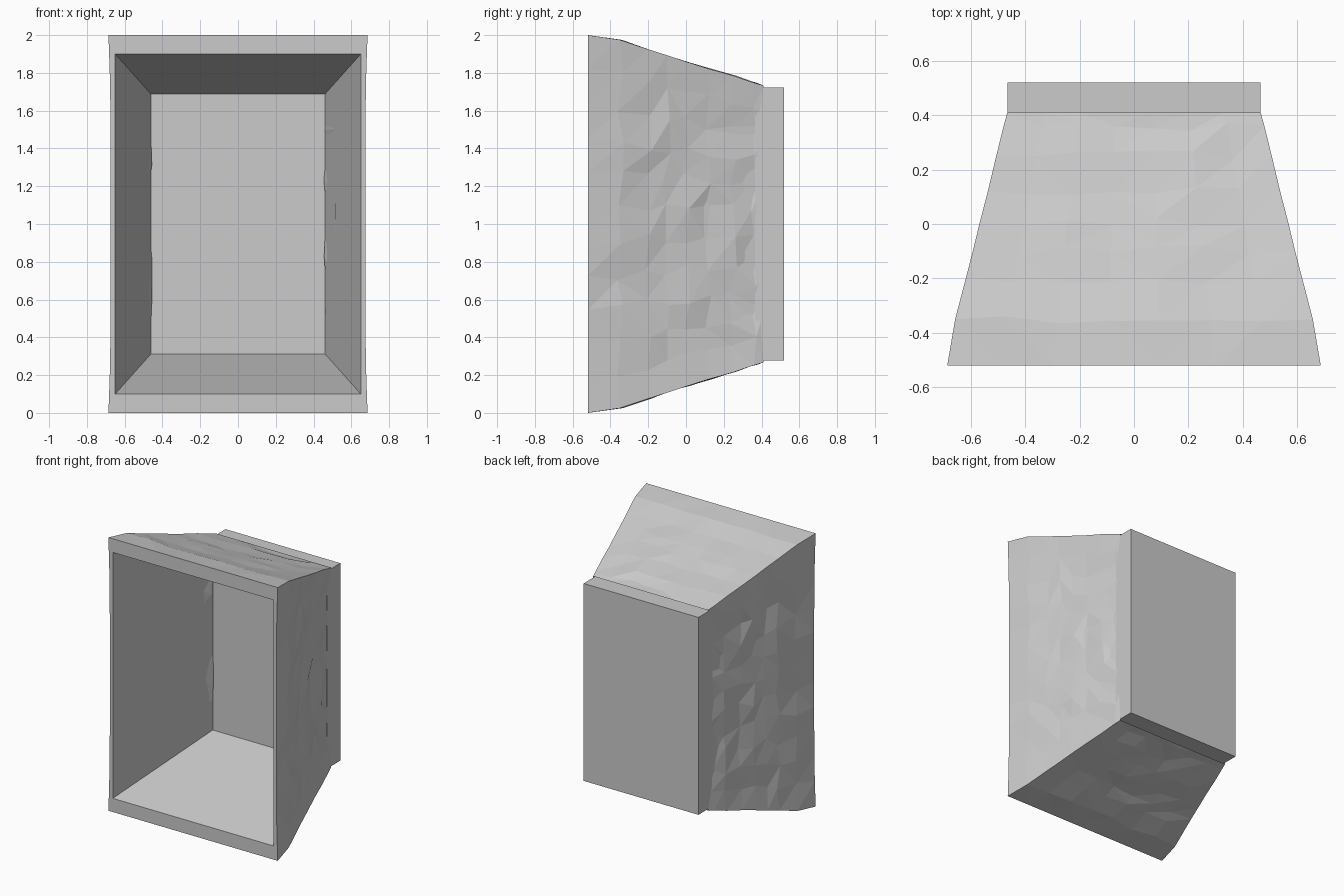
import bpy, bmesh, math, random

if "Cube" in bpy.data.objects:
    bpy.data.objects.remove(bpy.data.objects["Cube"])

random.seed(4)
NX, NZ = 7, 11          # divisions across the width and up the height
ZC = 1.0                # mid height


def ring_points(half_w, half_h, y):
    """Rectangular loop with its side (0 bottom, 1 right, 2 top, 3 left) and fraction."""
    pts = []
    for side, n in enumerate((NX, NZ, NX, NZ)):
        for i in range(n):
            t = 2 * i / n - 1
            u, v = ((t, -1), (1, t), (-t, 1), (-1, -t))[side]
            pts.append(([u * half_w, y, ZC + v * half_h], side, t))
    return pts


def loft(bm, rings):
    for a, b in zip(rings, rings[1:]):
        n = len(a)
        for i in range(n):
            j = (i + 1) % n
            bm.faces.new((a[i], a[j], b[j], b[i]))


def finish(bm, name):
    bmesh.ops.recalc_face_normals(bm, faces=bm.faces)
    me = bpy.data.meshes.new(name)
    bm.to_mesh(me)
    bm.free()
    ob = bpy.data.objects.new(name, me)
    bpy.context.collection.objects.link(ob)
    return ob


# Tapered shell: rough faceted outside, flat front rim, smooth planar inside
bm = bmesh.new()
rings = []
outer = [(0.41, 0.465, 0.733), (0.36, 0.479, 0.748), (0.25, 0.506, 0.785),
         (0.12, 0.537, 0.822), (0.0, 0.568, 0.860), (-0.1, 0.592, 0.893),
         (-0.2, 0.618, 0.925), (-0.35, 0.657, 0.975), (-0.52, 0.686, 1.0)]
for k, (y, w, h) in enumerate(outer):
    end = k in (0, len(outer) - 1)
    ring = []
    for co, side, t in ring_points(w, h, y):
        if abs(t) < 0.999:
            fade = 1 - t ** 4
            if side % 2:    # side walls are hollowed and chipped
                dip = (0.012 + (0 if end else random.uniform(-0.006, 0.014))) * fade
                if k == 0:
                    dip = 0.006 * fade
                co[0] -= math.copysign(dip, co[0])
                if not end:
                    co[2] += random.uniform(-0.035, 0.035) * fade
            elif not end:   # top and bottom are only slightly uneven
                co[2] -= math.copysign(random.uniform(0, 0.008) * fade, co[2] - ZC)
        if not end:
            co[1] += random.uniform(-0.02, 0.02) * (abs(t) < 0.999)
        ring.append(bm.verts.new(co))
    rings.append(ring)
for y, w, h in ((-0.52, 0.65, 0.90), (0.365, 0.46, 0.687)):
    rings.append([bm.verts.new(p[0]) for p in ring_points(w, h, y)])
loft(bm, rings)
bmesh.ops.triangulate(bm, faces=bm.faces[:])
finish(bm, "tapered_shell")

# Back panel closing the narrow end
bm = bmesh.new()
bmesh.ops.create_cube(bm, size=1)
for v in bm.verts:
    v.co.x *= 0.93
    v.co.y = 0.52 if v.co.y > 0 else 0.365
    v.co.z = ZC + v.co.z * 1.445
finish(bm, "back_panel")
